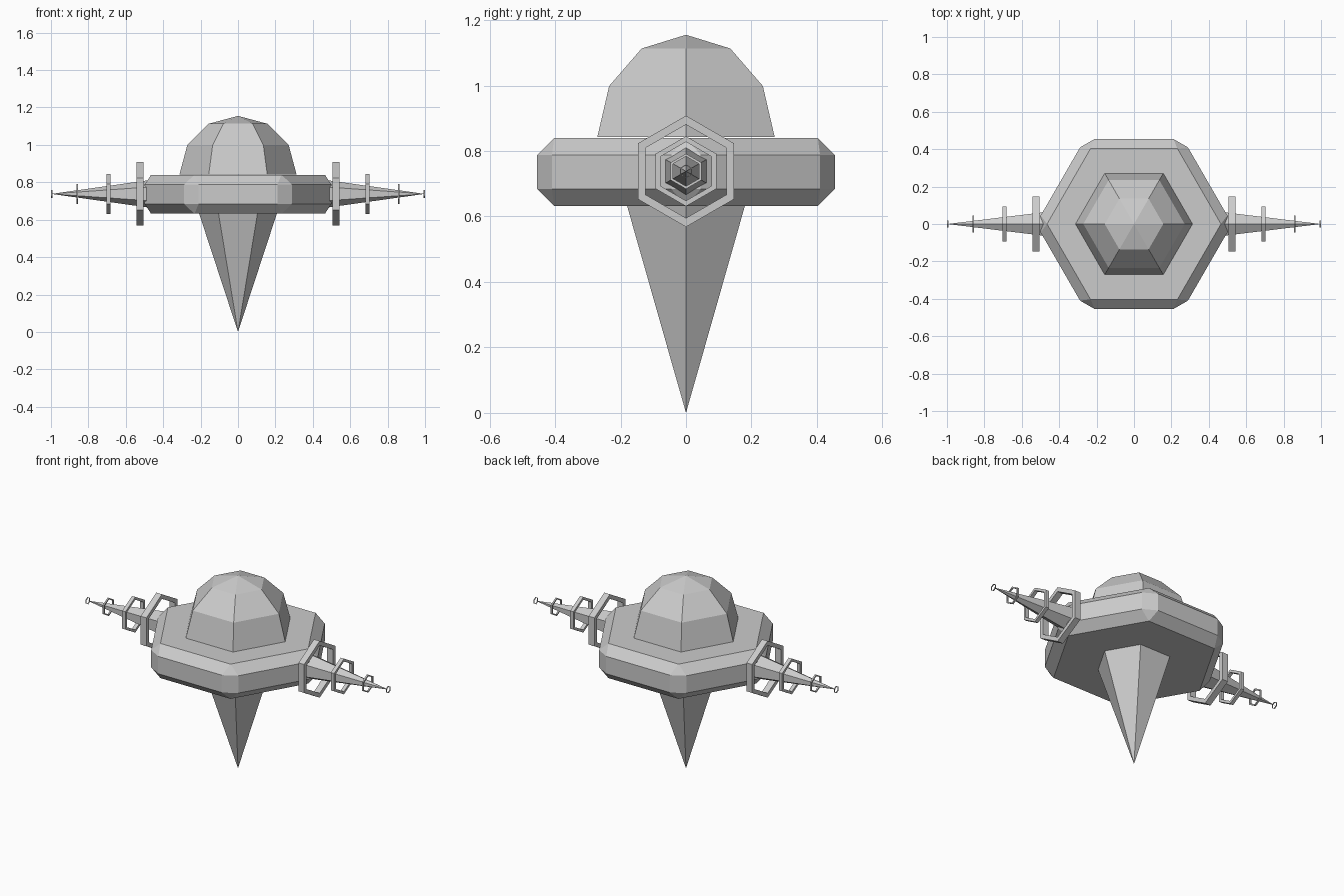
import bpy, bmesh
from math import cos, sin, pi, radians
from mathutils import Matrix

if "Cube" in bpy.data.objects:
    bpy.data.objects.remove(bpy.data.objects["Cube"])

AXIS_Z = 0.738


def hex_lathe(name, profile, closed=False, matrix=Matrix(), bevel=0.0):
    """Six-sided lathe of (radius, height) points; zero radius makes a tip."""
    bm = bmesh.new()
    rings = []
    for r, h in profile:
        if r == 0:
            rings.append([bm.verts.new((0, 0, h))] * 6)
        else:
            rings.append([bm.verts.new((r * cos(k * pi / 3), r * sin(k * pi / 3), h))
                          for k in range(6)])
    pairs = list(zip(rings, rings[1:]))
    if closed:
        pairs.append((rings[-1], rings[0]))
    for a, b in pairs:
        for k in range(6):
            n = (k + 1) % 6
            corners = list(dict.fromkeys([a[k], a[n], b[n], b[k]]))
            bm.faces.new(corners)
    if not closed:
        for (r, _), ring in ((profile[0], rings[0]), (profile[-1], rings[-1])):
            if r > 0:
                bm.faces.new(ring)
    bmesh.ops.recalc_face_normals(bm, faces=bm.faces[:])
    mesh = bpy.data.meshes.new(name)
    bm.to_mesh(mesh)
    bm.free()
    mesh.transform(matrix)
    obj = bpy.data.objects.new(name, mesh)
    bpy.context.collection.objects.link(obj)
    if bevel:
        mod = obj.modifiers.new("chamfer", 'BEVEL')
        mod.width = bevel
        mod.segments = 1
    return obj


# Chamfered hexagonal hull
hex_lathe("hull", [(0.525, 0.632), (0.525, 0.84)], bevel=0.052)

# Faceted dome on top
R = 0.313
hex_lathe("dome", [(R * cos(radians(a)), 0.842 + R * sin(radians(a))) for a in (0, 30, 60)]
          + [(0, 0.842 + R)])

# Downward spike
hex_lathe("lower_spike", [(0, 0.0), (0.23, 0.70)])

# Side antennae with rings of shrinking size: (position, outer radius, width)
RINGS = [(0.523, 0.17, 0.038), (0.692, 0.107, 0.022),
         (0.86, 0.054, 0.009), (0.996, 0.021, 0.006)]
for side, s in (("right", 1), ("left", -1)):
    m = Matrix.Translation((0, 0, AXIS_Z)) @ Matrix.Rotation(s * pi / 2, 4, 'Y')
    hex_lathe(f"{side}_antenna", [(0.084, 0.40), (0, 0.998)], matrix=m)
    for i, (x, r, w) in enumerate(RINGS, 1):
        inner = r * 0.84
        section = [(r, x - w / 2), (r, x + w / 2), (inner, x + w / 2), (inner, x - w / 2)]
        hex_lathe(f"{side}_ring_{i}", section, closed=True, matrix=m)
